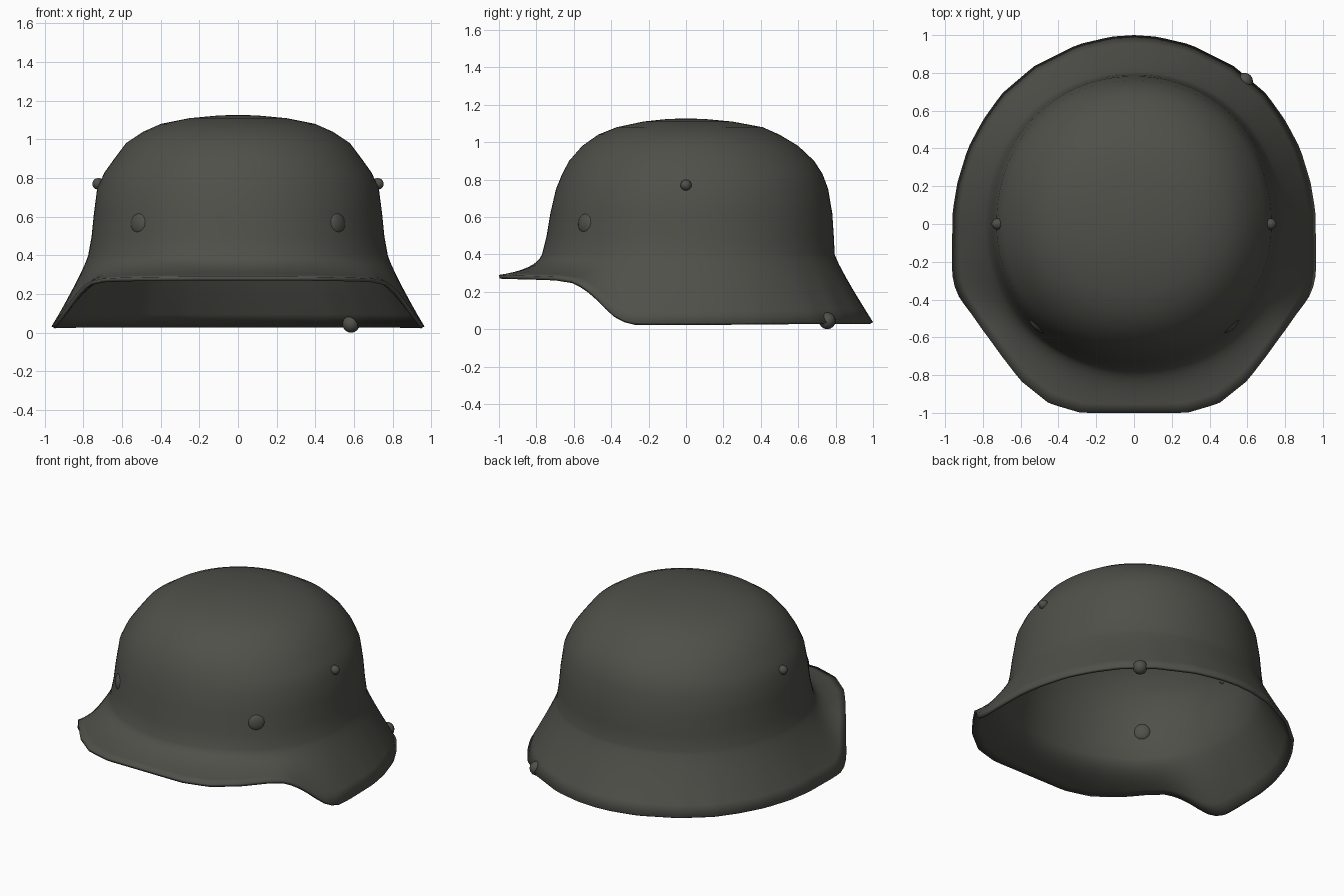
import bpy, bmesh, math
from mathutils import Vector

if "Cube" in bpy.data.objects:
    bpy.data.objects.remove(bpy.data.objects["Cube"])

# One flat colour
mat = bpy.data.materials.new("dark field grey")
mat.diffuse_color = (0.078, 0.080, 0.067, 1)
mat.use_nodes = True
mat.node_tree.nodes["Principled BSDF"].inputs["Base Color"].default_value = mat.diffuse_color

SEG = 112

# Crown cross-sections: height, half width, front depth, back depth
CROWN = [(0.40, .775, .77, .795), (0.50, .757, .745, .79), (0.62, .745, .725, .782),
         (0.75, .728, .695, .76), (0.83, .69, .662, .73), (0.90, .64, .625, .685),
         (0.98, .58, .555, .60), (1.04, .49, .47, .50), (1.08, .40, .37, .41),
         (1.11, .25, .23, .25), (1.124, .10, .10, .10)]

# Rim outline for one half, front to back: x, y, z
RIM = [(0, -1, .29), (.28, -1, .29), (.45, -.95, .288), (.60, -.83, .285), (.70, -.70, .28),
       (.765, -.61, .265), (.81, -.55, .235), (.85, -.49, .185), (.90, -.425, .115),
       (.94, -.365, .06), (.96, -.29, .035), (.965, -.2, .033), (.96, .07, .033),
       (.935, .22, .033), (.88, .40, .035), (.80, .55, .036), (.70, .69, .037),
       (.53, .835, .038), (.30, .95, .038), (.12, .992, .038), (0, 1, .038)]
RIM_ANG = [math.atan2(y, x) for x, y, z in RIM]


def rim_point(a):
    """Point of the rim in direction a."""
    c, s = math.cos(a), math.sin(a)
    t = math.atan2(s, abs(c))
    for i in range(len(RIM) - 1):
        if t <= RIM_ANG[i + 1] + 1e-6:
            break
    k = (t - RIM_ANG[i]) / (RIM_ANG[i + 1] - RIM_ANG[i])
    p = Vector(RIM[i]).lerp(Vector(RIM[i + 1]), min(max(k, 0), 1))
    return Vector((math.copysign(p.x, c), p.y, p.z))


def crown_point(a, row):
    """Point of a crown cross-section in direction a."""
    z, w, front, back = row
    c, s = math.cos(a), math.sin(a)
    d = front if s < 0 else back
    n = 2.08
    r = ((abs(c) / w) ** n + (abs(s) / d) ** n) ** (-1 / n)
    return Vector((r * c, r * s, z))


def column(a):
    """One outer profile from the rim up to the crown."""
    rim, base = rim_point(a), crown_point(a, CROWN[0])
    ctrl = base.lerp(rim, 0.13)
    ctrl.z = 0.32
    pts = []
    for i in range(8):
        t = i / 8
        pts.append(rim * (1 - t) ** 2 + ctrl * 2 * t * (1 - t) + base * t * t)
    return pts + [crown_point(a, row) for row in CROWN]


def add_object(name, bm, angle=40):
    me = bpy.data.meshes.new(name)
    bm.to_mesh(me)
    bm.free()
    me.materials.append(mat)
    ob = bpy.data.objects.new(name, me)
    bpy.context.collection.objects.link(ob)
    bpy.ops.object.select_all(action='DESELECT')
    ob.select_set(True)
    bpy.context.view_layer.objects.active = ob
    bpy.ops.object.shade_smooth_by_angle(angle=math.radians(angle))
    return ob


# Helmet shell with flared brim
bm = bmesh.new()
cols = [[bm.verts.new(p) for p in column(2 * math.pi * j / SEG - math.pi / 2)] for j in range(SEG)]
apex = bm.verts.new((0, 0, 1.127))
for j in range(SEG):
    a, b = cols[j], cols[(j + 1) % SEG]
    for i in range(len(a) - 1):
        bm.faces.new((a[i], b[i], b[i + 1], a[i + 1]))
    bm.faces.new((a[-1], b[-1], apex))
shell = add_object("helmet_shell", bm)
sol = shell.modifiers.new("sheet_thickness", 'SOLIDIFY')
sol.thickness = 0.02
sol.offset = -1


def stud(name, loc, normal, radius, height):
    """Low rounded stud facing along its normal."""
    bm = bmesh.new()
    bmesh.ops.create_uvsphere(bm, u_segments=16, v_segments=8, radius=1)
    bmesh.ops.scale(bm, vec=(radius, radius, height), verts=bm.verts)
    ob = add_object(name, bm)
    ob.location = loc
    ob.rotation_mode = 'QUATERNION'
    ob.rotation_quaternion = Vector(normal).to_track_quat('Z', 'Y')


# Side vent studs and front liner rivets
for side, label in ((1, "right"), (-1, "left")):
    stud("side_vent_stud_" + label, (side * .722, 0, .77), (side, 0, .1), .03, .032)
    stud("front_rivet_" + label, (side * .512, -.535, .565), (side * .7, -.72, .1), .055, .024)

# Small lug under the back of the rim
stud("rim_lug", (.585, .755, .045), (0, 0, 1), .045, .045)
